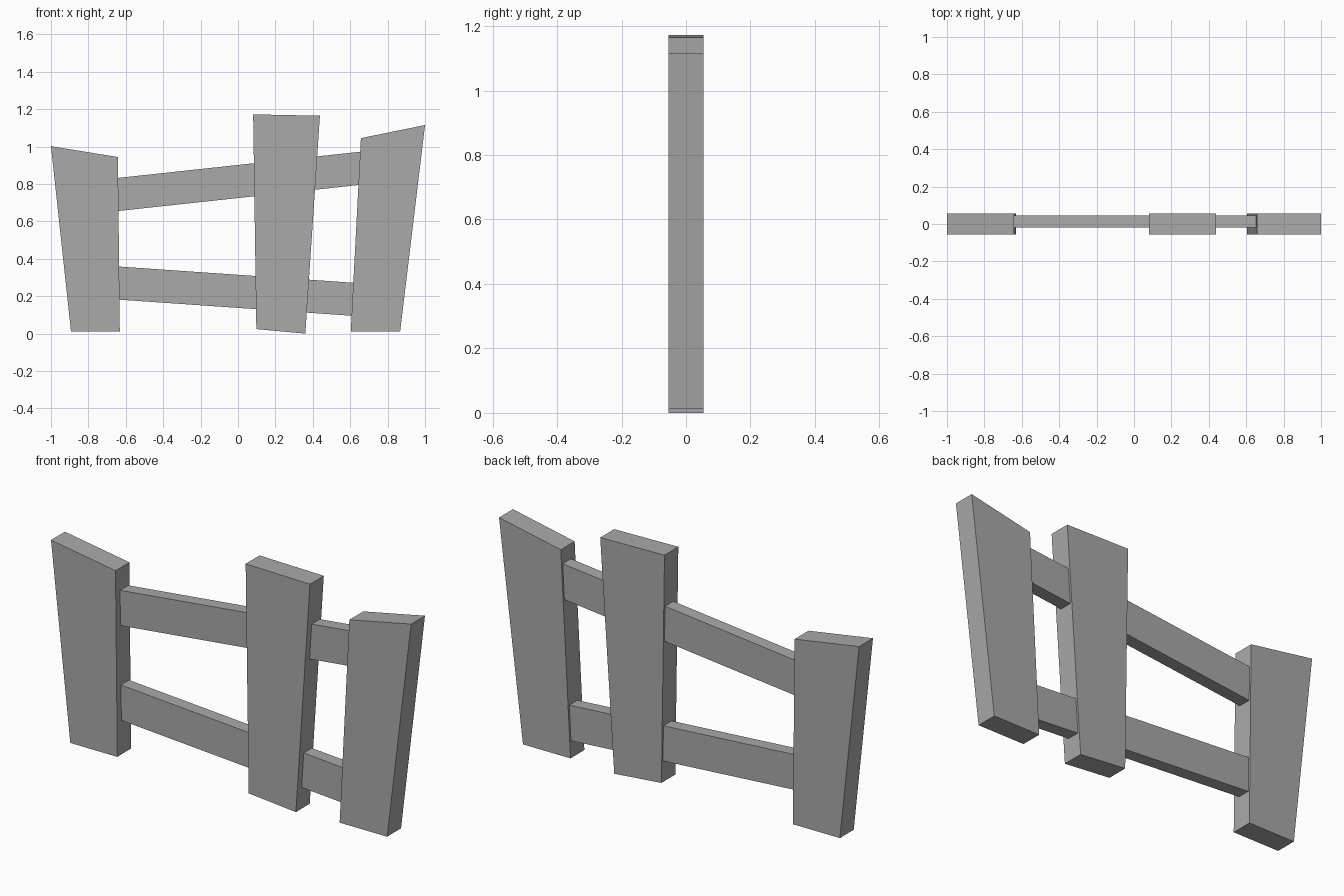
import bpy
import bmesh

cube = bpy.data.objects.get("Cube")
if cube:
    bpy.data.objects.remove(cube, do_unlink=True)

grey = bpy.data.materials.new("plain_grey")
grey.use_nodes = True
colour = (0.4, 0.4, 0.4, 1)
grey.diffuse_color = colour
grey.node_tree.nodes["Principled BSDF"].inputs["Base Color"].default_value = colour


def plank(name, outline, y_front, y_back):
    """Extrude a front outline of (x, z) corners from y_front to y_back."""
    bm = bmesh.new()
    face = bm.faces.new([bm.verts.new((x, y_front, z)) for x, z in outline])
    moved = bmesh.ops.extrude_face_region(bm, geom=[face], use_keep_orig=True)
    verts = [v for v in moved["geom"] if isinstance(v, bmesh.types.BMVert)]
    bmesh.ops.translate(bm, verts=verts, vec=(0, y_back - y_front, 0))
    bmesh.ops.recalc_face_normals(bm, faces=bm.faces)
    mesh = bpy.data.meshes.new(name)
    bm.to_mesh(mesh)
    bm.free()
    mesh.materials.append(grey)
    obj = bpy.data.objects.new(name, mesh)
    bpy.context.collection.objects.link(obj)
    return obj


# Tapered upright boards
posts = {
    "right_post": [(-0.893, 0.015), (-0.632, 0.015), (-0.642, 0.947), (-1.0, 1.005)],
    "middle_post": [(0.098, 0.027), (0.36, 0.003), (0.438, 1.168), (0.081, 1.175)],
    "left_post": [(0.603, 0.015), (0.867, 0.015), (1.0, 1.118), (0.657, 1.048)],
}
for name, outline in posts.items():
    plank(name, outline, -0.055, 0.055)


# Slanted rails, ending just inside the outer posts
def rail(name, x0, top0, x1, top1, height=0.177):
    outline = [(x0, top0 - height), (x1, top1 - height), (x1, top1), (x0, top0)]
    plank(name, outline, -0.02, 0.045)


rail("upper_rail", -0.645, 0.835, 0.66, 0.976)
rail("lower_rail", -0.645, 0.362, 0.63, 0.274)
bpy.context.view_layer.update()

# Rest the lowest board on the ground
lowest = min(z for outline in posts.values() for x, z in outline)
for obj in bpy.context.collection.objects:
    if obj.name in posts or obj.name.endswith("_rail"):
        obj.location.z = -lowest
